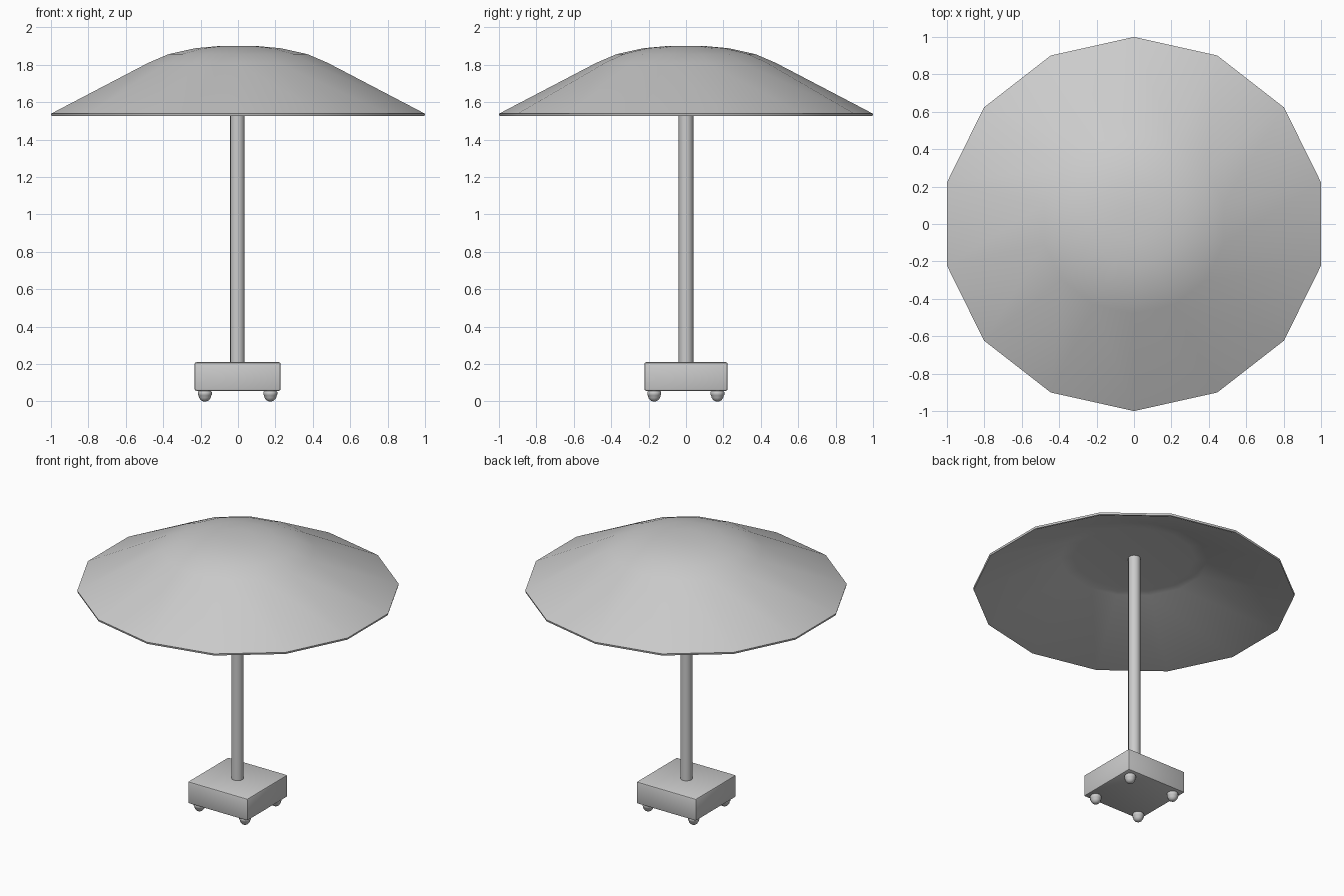
import bpy, bmesh, math

if "Cube" in bpy.data.objects:
    bpy.data.objects.remove(bpy.data.objects["Cube"], do_unlink=True)

# Single plain grey for the whole model
grey = bpy.data.materials.new("plain grey")
grey.use_nodes = True
colour = (0.6, 0.6, 0.6, 1)
grey.diffuse_color = colour
grey.node_tree.nodes["Principled BSDF"].inputs["Base Color"].default_value = colour


def finish(name, bm, location=(0, 0, 0), angle=40):
    bmesh.ops.recalc_face_normals(bm, faces=bm.faces)
    mesh = bpy.data.meshes.new(name)
    bm.to_mesh(mesh)
    bm.free()
    mesh.materials.append(grey)
    obj = bpy.data.objects.new(name, mesh)
    bpy.context.collection.objects.link(obj)
    obj.location = location
    bpy.ops.object.select_all(action="DESELECT")
    obj.select_set(True)
    bpy.context.view_layer.objects.active = obj
    bpy.ops.object.shade_smooth_by_angle(angle=math.radians(angle))
    return obj


def lathe(name, profile, sides, location=(0, 0, 0), stretch_x=1):
    """Turn (radius, z) points about z; both ends sit on the axis."""
    bm = bmesh.new()
    rings = []
    for r, z in profile:
        if r == 0:
            rings.append([bm.verts.new((0, 0, z))] * sides)
        else:
            turns = [math.pi / 2 + math.tau * i / sides for i in range(sides)]
            rings.append([bm.verts.new((r * math.cos(a) * stretch_x, r * math.sin(a), z))
                          for a in turns])
    for low, high in zip(rings, rings[1:]):
        for i in range(sides):
            j = (i + 1) % sides
            corners = dict.fromkeys((low[i], low[j], high[j], high[i]))
            bm.faces.new(list(corners))
    return finish(name, bm, location)


# Canopy: fourteen-sided dome with a narrow rim and a flat-topped hollow
dome = [(0, 1.9), (0.1, 1.9), (0.23, 1.888), (0.37, 1.857), (0.48, 1.81), (1, 1.538)]
rim = [(0.997, 1.525), (0.985, 1.525)]
lining = [(0.46, 1.77), (0.38, 1.778), (0, 1.778)]
lathe("canopy", dome + rim + lining, 14, stretch_x=1 / math.cos(math.pi / 14))

# Pole running from the block into the canopy
lathe("pole", [(0, 0.2), (0.039, 0.2), (0.039, 1.785), (0, 1.785)], 16, (-0.003, 0, 0))

# Base block with softened edges
bm = bmesh.new()
bmesh.ops.create_cube(bm, size=1)
bmesh.ops.scale(bm, vec=(0.46, 0.445, 0.153), verts=bm.verts)
bmesh.ops.bevel(bm, geom=bm.edges[:], offset=0.01, segments=2, profile=0.5, affect="EDGES")
finish("base_block", bm, (-0.002, 0, 0.133))

# Four round feet, each a collar over a shallow ball
foot = [(0, 0.062), (0.028, 0.062), (0.037, 0.05), (0.037, 0.036), (0.034, 0.032),
        (0.031, 0.019), (0.022, 0.007), (0.012, 0.001), (0, 0)]
for side, x in (("left", 0.173), ("right", -0.177)):
    for end, y in (("front", -0.17), ("back", 0.168)):
        lathe(f"{end}_{side}_foot", foot, 12, (x, y, 0))
